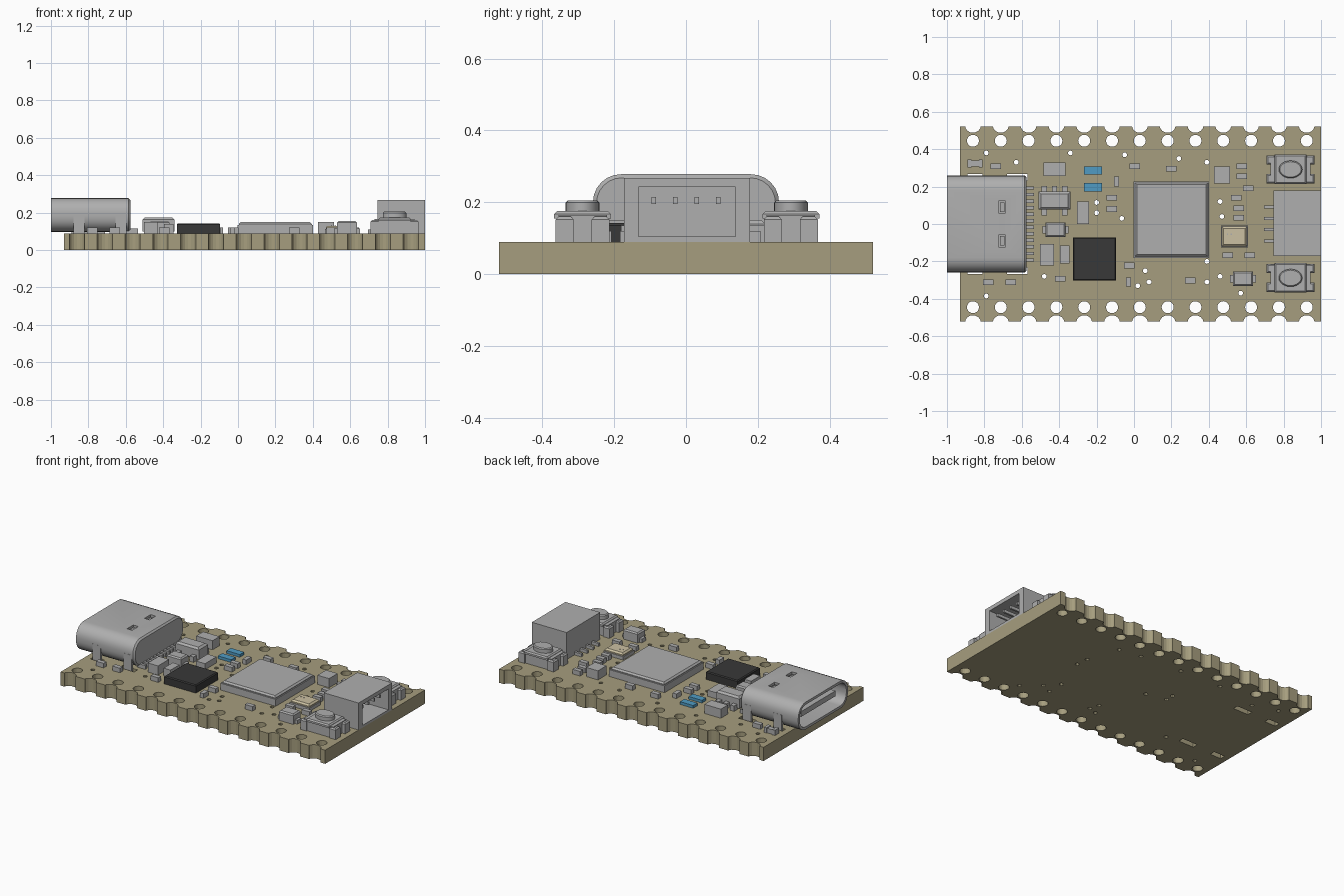
import bpy, bmesh, math
from mathutils import Matrix, Vector

default = bpy.data.objects.get("Cube")
if default:
    bpy.data.objects.remove(default, do_unlink=True)

TOP = 0.09  # upper surface of the board


def material(name, r, g, b):
    m = bpy.data.materials.new(name)
    m.use_nodes = True
    m.diffuse_color = (r, g, b, 1)
    bsdf = next(n for n in m.node_tree.nodes if n.type == 'BSDF_PRINCIPLED')
    bsdf.inputs["Base Color"].default_value = (r, g, b, 1)
    bsdf.inputs["Roughness"].default_value = 0.7
    return m


TAN = material("board tan", 0.38, 0.34, 0.21)
GRAY = material("metal gray", 0.43, 0.43, 0.43)
BLACK = material("chip black", 0.04, 0.04, 0.04)
BLUE = material("light blue", 0.08, 0.33, 0.55)
BEIGE = material("lid beige", 0.6, 0.53, 0.36)


def finish(name, bm, mat, smooth=False):
    bmesh.ops.recalc_face_normals(bm, faces=bm.faces)
    mesh = bpy.data.meshes.new(name)
    bm.to_mesh(mesh)
    bm.free()
    mesh.materials.append(mat)
    ob = bpy.data.objects.new(name, mesh)
    bpy.context.collection.objects.link(ob)
    if smooth:
        bpy.ops.object.select_all(action='DESELECT')
        ob.select_set(True)
        bpy.context.view_layer.objects.active = ob
        bpy.ops.object.shade_smooth_by_angle()
    return ob


def add_box(bm, x, y, z0, z1, w, d):
    m = Matrix.Translation((x, y, (z0 + z1) / 2)) @ Matrix.Diagonal((w, d, z1 - z0, 1))
    return bmesh.ops.create_cube(bm, size=1, matrix=m)["verts"]


def add_cylinder(bm, x, y, z0, z1, rx, ry, sides):
    m = Matrix.Translation((x, y, (z0 + z1) / 2)) @ Matrix.Diagonal((rx, ry, z1 - z0, 1))
    bmesh.ops.create_cone(bm, cap_ends=True, segments=sides, radius1=1, radius2=1,
                          depth=1, matrix=m)


def box(name, x, y, z0, z1, w, d, mat=GRAY, chamfer=0):
    """Block on a centre point; chamfer trims the top edges only."""
    bm = bmesh.new()
    add_box(bm, x, y, z0, z1, w, d)
    if chamfer:
        top = [e for e in bm.edges if all(v.co.z > z1 - 1e-4 for v in e.verts)]
        bmesh.ops.bevel(bm, geom=top, offset=chamfer, segments=1, affect='EDGES')
    return finish(name, bm, mat)


def cut(target, bm):
    tool = finish("cutter", bm, target.data.materials[0])
    tool.hide_render = True
    mod = target.modifiers.new("cut", 'BOOLEAN')
    mod.operation, mod.solver, mod.object = 'DIFFERENCE', 'EXACT', tool
    bpy.context.view_layer.objects.active = target
    bpy.ops.object.modifier_apply(modifier=mod.name)
    bpy.data.objects.remove(tool, do_unlink=True)


# Circuit board with pin holes, edge notches, vias and connector slots
board = box("board", 0.035, 0, 0, TOP, 1.93, 1.04, TAN)
cutter = bmesh.new()
for i in range(13):
    for side in (-1, 1):
        x = -0.861 + i * 0.1487
        add_cylinder(cutter, x, side * 0.445, -0.1, 0.2, 0.032, 0.032, 20)
        add_cylinder(cutter, x, side * 0.525, -0.1, 0.2, 0.042, 0.037, 16)
for x, y in ((-.79, .38), (-.63, .33), (-.34, .38), (-.05, .37), (.24, .35), (.39, .33),
             (-.2, .115), (-.2, .06), (-.065, .03), (.06, -.25), (.08, -.31), (.02, -.33),
             (.46, -.28), (.57, -.37), (-.79, -.385), (-.48, -.28), (.39, -.2),
             (.46, .12), (.47, .04), (.39, -.31)):
    add_cylinder(cutter, x, y, -0.1, 0.2, 0.013, 0.013, 10)
for side in (-1, 1):
    add_box(cutter, -0.625, side * 0.25, -0.1, 0.2, 0.11, 0.036)
    add_box(cutter, -0.85, side * 0.25, -0.1, 0.2, 0.08, 0.036)
cut(board, cutter)


# USB port: hollow rounded shell, open towards -x
def rounded_ring(bm, x, half_w, half_h, radius):
    verts = []
    for corner, (sy, sz) in enumerate(((1, 1), (-1, 1), (-1, -1), (1, -1))):
        for k in range(7):
            a = math.radians(corner * 90 + k * 15)
            verts.append(bm.verts.new((x, sy * (half_w - radius) + radius * math.cos(a),
                                       0.188 + sz * (half_h - radius) + radius * math.sin(a))))
    return verts


bm = bmesh.new()
rings = [rounded_ring(bm, *r) for r in ((-0.64, .242, .073, .062), (-1, .242, .073, .062),
                                        (-1, .259, .09, .078), (-0.585, .259, .09, .078),
                                        (-0.575, .249, .08, .07))]
for a, b in zip(rings, rings[1:]):
    for i in range(len(a)):
        j = (i + 1) % len(a)
        bm.faces.new((a[i], a[j], b[j], b[i]))
bm.faces.new(rings[0])
bm.faces.new(rings[-1])
shell = finish("usb_shell", bm, GRAY)
cutter = bmesh.new()
for side in (-1, 1):
    add_box(cutter, -0.705, side * 0.09, 0.24, 0.3, 0.037, 0.065)
cut(shell, cutter)
shell.select_set(True)
bpy.context.view_layer.objects.active = shell
bpy.ops.object.shade_smooth_by_angle()
box("usb_tongue", -0.8, 0, 0.17, 0.205, 0.33, 0.36)
for side in (-1, 1):
    box("usb_spring", -0.705, side * 0.09, 0.255, 0.262, 0.025, 0.05)
    for x in (-0.85, -0.625):
        box("usb_tab", x, side * 0.252, 0.03, 0.19, 0.06, 0.016)
for i in range(12):
    box("usb_pin", -0.565, (i - 5.5) * 0.035, TOP, 0.115, 0.06, 0.018)

# Side-entry socket: open towards +x with four contacts
socket = box("socket_housing", 0.873, 0.003, TOP, 0.268, 0.254, 0.35)
cutter = bmesh.new()
add_box(cutter, 0.93, 0.003, 0.105, 0.242, 0.2, 0.27)
cut(socket, cutter)
for i in range(4):
    y = (i - 1.5) * 0.06
    box("socket_contact", 0.9, y, 0.195, 0.215, 0.15, 0.012)
    box("socket_pin", 0.725, y, TOP, 0.11, 0.06, 0.016)

# Push buttons
for y in (-0.288, 0.292):
    box("button_body", 0.837, y, TOP, 0.165, 0.215, 0.135)
    box("button_cover", 0.837, y, 0.155, 0.175, 0.17, 0.158, chamfer=0.008)
    for sx in (-1, 1):
        for sy in (-1, 1):
            box("button_leg", 0.837 + sx * 0.106, y + sy * 0.05, TOP, 0.16, 0.045, 0.05,
                chamfer=0.008)
    bm = bmesh.new()
    add_cylinder(bm, 0.837, y, 0.17, 0.205, 0.063, 0.047, 24)
    rim = [e for e in bm.edges if all(v.co.z > 0.2 for v in e.verts)]
    bmesh.ops.bevel(bm, geom=rim, offset=0.006, segments=1, affect='EDGES')
    finish("button_cap", bm, GRAY, smooth=True)

# Large chips and crystal
box("processor_base", 0.2, 0.023, TOP, 0.135, 0.404, 0.408)
box("processor_lid", 0.2, 0.023, 0.135, 0.15, 0.39, 0.394, chamfer=0.01)
box("memory_chip", -0.211, -0.187, TOP, 0.142, 0.232, 0.232, BLACK, 0.006)
box("crystal_base", 0.537, -0.067, TOP, 0.112, 0.145, 0.116)
box("crystal_lid", 0.537, -0.067, 0.112, 0.13, 0.135, 0.106, BEIGE, 0.01)
for sx in (-1, 1):
    box("crystal_mark", 0.51 + sx * 0.01, -0.055, 0.13, 0.132, 0.006, 0.006)

# Indicator lights
for y in (0.286, 0.196):
    box("indicator_light", -0.22, y, TOP, 0.108, 0.097, 0.045, BLUE)

# Small packages with legs
box("regulator", -0.425, 0.125, 0.1, 0.175, 0.17, 0.095, chamfer=0.012)
for x in (-0.48, -0.425, -0.37):
    box("regulator_leg", x, 0.187, TOP, 0.125, 0.028, 0.035)
    if x != -0.425:
        box("regulator_leg", x, 0.063, TOP, 0.125, 0.028, 0.035)
for x, y in ((-0.42, -0.03), (0.583, -0.293)):
    box("diode", x, y, TOP, 0.155, 0.105, 0.077, chamfer=0.008)
    for side in (-1, 1):
        box("diode_leg", x + side * 0.058, y, TOP, 0.115, 0.025, 0.04)

# Larger passive parts: centre, size and height
for x, y, w, d, h in ((-.425, .293, .12, .073, .06), (-.273, .06, .065, .12, .04),
                      (-.465, -.165, .075, .115, .06), (-.37, -.163, .05, .095, .05),
                      (.47, .262, .085, .09, .06), (-.094, .227, .028, .055, .03),
                      (-.03, -.31, .028, .05, .03)):
    box("large_passive", x, y, TOP, TOP + h, w, d)
box("fuse", -0.85, 0.323, TOP, 0.12, 0.05, 0.032)
for side in (-1, 1):
    box("fuse_end", -0.85 + side * 0.03, 0.323, TOP, 0.125, 0.02, 0.043)

# Small passive parts
for x, y in ((-.118, .14), (-.118, .08), (.005, .308), (-.025, -.222), (-.395, -.292),
             (-.78, -.312), (-.66, -.312), (-.74, .308), (.2, .295), (.3, -.302),
             (.575, .308), (.575, .255), (.61, .192), (.547, .14), (.56, .085),
             (.56, .033), (.5, -.168), (.62, -.168)):
    box("small_passive", x, y, TOP, 0.12, 0.056, 0.03)
